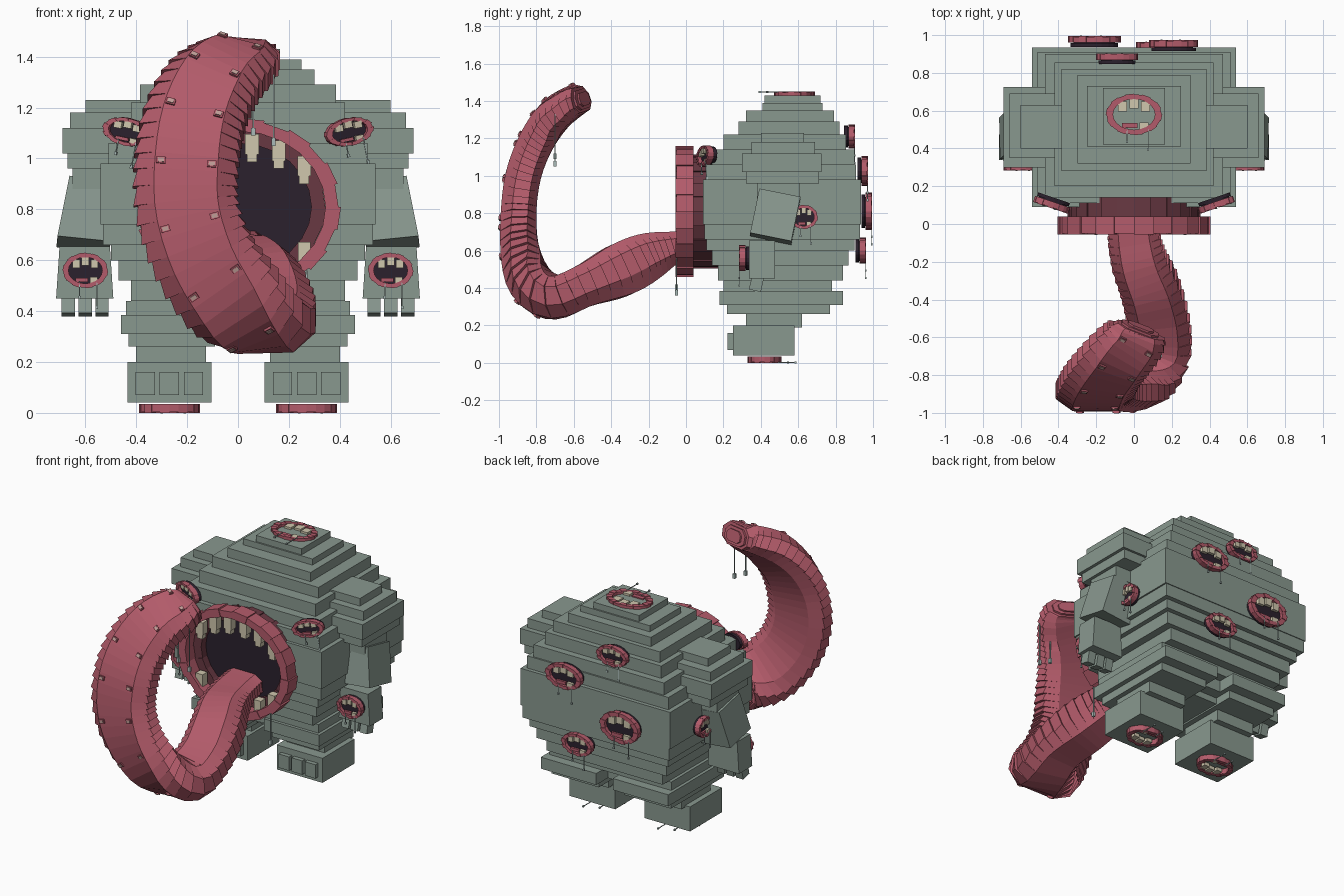
import bpy, bmesh, math
from mathutils import Vector, Matrix

old = bpy.data.objects.get("Cube")
if old:
    bpy.data.objects.remove(old, do_unlink=True)


def material(name, rgb):
    m = bpy.data.materials.new(name)
    m.use_nodes = True
    m.diffuse_color = (*rgb, 1)
    bsdf = m.node_tree.nodes["Principled BSDF"]
    bsdf.inputs["Base Color"].default_value = (*rgb, 1)
    bsdf.inputs["Roughness"].default_value = 0.8
    return m


HIDE = material("grey green hide", (0.25, 0.315, 0.275))
FLESH = material("pink flesh", (0.45, 0.105, 0.145))
GUM = material("dark red gum", (0.14, 0.04, 0.055))
STUD = material("pale pink stud", (0.52, 0.34, 0.31))
DARK = material("dark throat", (0.024, 0.015, 0.026))
TOOTH = material("cream tooth", (0.63, 0.57, 0.42))
DROOL = material("pale drool", (0.40, 0.50, 0.48))


def finish(name, bm, mat):
    bmesh.ops.recalc_face_normals(bm, faces=bm.faces)
    me = bpy.data.meshes.new(name)
    bm.to_mesh(me)
    bm.free()
    me.materials.append(mat)
    ob = bpy.data.objects.new(name, me)
    bpy.context.collection.objects.link(ob)
    return ob


def add_box(bm, lo, hi, frame=Matrix(), taper=1.0):
    """Box between two corners; taper scales the width of the top face."""
    lo, hi = Vector(lo), Vector(hi)
    mid, size = (lo + hi) / 2, hi - lo
    for v in bmesh.ops.create_cube(bm, size=1)["verts"]:
        k = taper if v.co.z > 0 else 1
        v.co = frame @ (mid + Vector((v.co.x * size.x * k, v.co.y * size.y, v.co.z * size.z)))


def loft(bm, rings):
    """Closed prism skin through rings of points."""
    loops = [[bm.verts.new(p) for p in r] for r in rings]
    n = len(loops[0])
    for a, b in zip(loops, loops[1:]):
        for i in range(n):
            bm.faces.new((a[i], a[(i + 1) % n], b[(i + 1) % n], b[i]))
    bm.faces.new(loops[0])
    bm.faces.new(loops[-1])


def ellipse(rx, rz, depth, n=20):
    return [Vector((rx * math.cos(math.tau * i / n), rz * math.sin(math.tau * i / n), depth)) for i in range(n)]


def add_ring(bm, frame, rx, rz, inner, d0, d1, n=20):
    """Lip made of separate wedge blocks of slightly uneven size."""
    for i in range(n):
        k = 1.0 if i % 2 else 0.975
        wedge = []
        for d in (d0, d1 if i % 2 else d1 - 0.004):
            out, ins = ellipse(rx * k, rz * k, d, n), ellipse(rx * inner, rz * inner, d, n)
            j = (i + 1) % n
            wedge.append([frame @ p for p in (out[i], out[j], ins[j], ins[i])])
        loft(bm, wedge)


def mouth(name, centre, normal, up, rx, rz, roll=0.0, lip=0.035, gullet=True):
    """Small mouth: dark backing, block lip, tongue tip, teeth and drool."""
    n = Vector(normal).normalized()
    up = Matrix.Rotation(roll, 3, n) @ Vector(up)
    u = up.cross(n).normalized()
    v = n.cross(u)
    frame = Matrix.Translation(centre) @ Matrix((u, v, n)).transposed().to_4x4()
    w = rx * 0.16
    bm = bmesh.new()
    add_ring(bm, frame, rx, rz, 0.74, 0, lip)
    add_box(bm, (-rx * .42, -rz * .66, .008), (rx * .12, -rz * .42, lip - .01), frame)
    finish(name + "_lip", bm, FLESH)
    if gullet:
        bm = bmesh.new()
        loft(bm, [[frame @ p for p in ellipse(rx * 0.9, rz * 0.9, d)] for d in (-0.022, -0.003)])
        loft(bm, [[frame @ p for p in ellipse(rx * 0.78, rz * 0.78, d)] for d in (-0.01, 0.012)])
        finish(name + "_gullet", bm, DARK)
    bm = bmesh.new()
    for i in (-1, 0, 1):
        top = rz * (0.76 - 0.14 * abs(i))
        x = i * rx * 0.4
        add_box(bm, (x - w, top - rz * 0.48, 0.008), (x + w, top, lip - 0.004), frame)
    x = rx * 0.36
    add_box(bm, (x - w, -rz * 0.72, 0.008), (x + w, -rz * 0.38, lip - 0.004), frame)
    finish(name + "_teeth", bm, TOOTH)
    bm = bmesh.new()
    for x, end in ((-0.25, 0.03), (0.5, 0.07)):
        a, b = x * rx, -rz - end
        add_box(bm, (a - 0.002, b, lip - 0.004), (a + 0.002, -rz * 0.6, lip), frame)
        add_box(bm, (a - 0.005, b - 0.012, lip - 0.007), (a + 0.005, b, lip + 0.003), frame)
    finish(name + "_drool", bm, DROOL)


# Torso: stacked slabs as (half width, front, back, bottom, top)
slabs = [(.165, .42, .72, 1.39, 1.43), (.25, .41, .73, 1.35, 1.39), (.30, .32, .79, 1.29, 1.35),
         (.385, .28, .82, 1.22, 1.29), (.42, .20, .855, 1.14, 1.22), (.47, .14, .90, 1.06, 1.14),
         (.51, .11, .91, .98, 1.06), (.54, .09, .935, .74, .98), (.53, .10, .93, .66, .74),
         (.50, .11, .90, .60, .66), (.47, .14, .87, .52, .60), (.42, .17, .84, .44, .52),
         (.37, .20, .78, .385, .44), (.30, .26, .72, .31, .385), (.22, .32, .65, .27, .31)]
bm = bmesh.new()
for hx, y0, y1, z0, z1 in slabs:
    add_box(bm, (-hx, y0, z0), (hx, y1, z1))
finish("torso", bm, HIDE)

for s, side in ((1, "left"), (-1, "right")):
    flip = Matrix.Diagonal((s, 1, 1, 1))
    # Thigh slabs, foot and toes
    bm = bmesh.new()
    for x0, x1, y0, y1, z0, z1 in [(.08, .44, .20, .78, .385, .44), (.06, .46, .18, .84, .31, .385),
                                   (.09, .43, .22, .77, .26, .31), (.125, .40, .32, .62, .19, .27),
                                   (.105, .435, .25, .58, .04, .20)]:
        add_box(bm, (x0, y0, z0), (x1, y1, z1), flip)
    for x in (.175, .27, .365):
        add_box(bm, (x - .038, .222, .07), (x + .038, .26, .16), flip)
    finish(side + "_leg", bm, HIDE)
    # Shoulder slabs
    bm = bmesh.new()
    for x, y0, y1, z0, z1 in [(.60, .40, .63, 1.18, 1.23), (.66, .35, .69, 1.12, 1.18),
                              (.69, .30, .725, 1.02, 1.12), (.67, .32, .71, .96, 1.02),
                              (.65, .38, .61, .88, .96)]:
        add_box(bm, (.35, y0, z0), (x, y1, z1), flip)
    finish(side + "_shoulder", bm, HIDE)
    # Upper arm, forearm and fingers
    bm = bmesh.new()
    tilt = flip @ Matrix.Translation((.595, .478, .785)) @ Matrix.Rotation(-.1, 4, 'Y') @ Matrix.Rotation(-.2, 4, 'X')
    add_box(bm, (-.105, -.112, -.125), (.105, .112, .12), tilt, .78)
    add_box(bm, (.49, .338, .45), (.715, .475, .655), flip, .88)
    for x in (.535, .60, .667):
        bend = flip @ Matrix.Translation((x, .38, .45)) @ Matrix.Rotation(-.22, 4, 'X')
        add_box(bm, (-.026, -.03, -.065), (.026, .035, .02), bend)
    finish(side + "_arm", bm, HIDE)
    # Mouths on the mirrored parts
    mouth(side + "_shoulder_mouth", (s * .43, .118, 1.105), (s * .34, -1, 0), (0, 0, 1), .10, .055, s * .2)
    mouth(side + "_forearm_mouth", (s * .60, .318, .56), (0, -1, 0), (0, 0, 1), .09, .07)
    mouth(side + "_flank_mouth", (s * .555, .63, .78), (s, 0, 0), (0, 0, 1), .075, .065)
    mouth(side + "_sole_mouth", (s * .27, .42, .035), (0, 0, -1), (0, -1, 0), .12, .09, gullet=False)

# Mouths on the back and crown
for i, (x, y, z, rx, rz) in enumerate([(-.09, .868, 1.21, .11, .065), (.21, .938, 1.025, .13, .08),
                                       (-.21, .96, .81, .14, .10), (.12, .928, .60, .11, .07)]):
    mouth("back_mouth_%d" % (i + 1), (x, y, z), (0, 1, 0), (0, 0, 1), rx, rz)
mouth("crown_mouth", (0, .58, 1.425), (0, 0, 1), (0, 1, 0), .15, .11, lip=.025, gullet=False)

# Great front mouth
face = Matrix.Translation((0, 0, .81)) @ Matrix.Rotation(math.pi / 2, 4, 'X')
bm = bmesh.new()
add_ring(bm, face, .405, .35, .85, -.04, .055, 24)
finish("great_mouth_lips", bm, FLESH)
bm = bmesh.new()
add_ring(bm, face, .352, .305, .82, -.20, -.03, 24)
finish("great_mouth_gums", bm, GUM)
bm = bmesh.new()
loft(bm, [[face @ p for p in ellipse(.30, .26, d, 24)] for d in (-.2, -.08)])
finish("great_mouth_gullet", bm, DARK)
bm = bmesh.new()
for x in (-.26, -.16, -.055, .055, .16, .26):
    top = .81 + .29 * math.sqrt(1 - (x / .36) ** 2)
    add_box(bm, (x - .027, -.03, top - .08), (x + .027, .02, top))
    add_box(bm, (x - .02, -.025, top - .11), (x + .02, .015, top - .08))
for x in (-.26, -.16, .16, .26):
    low = .80 - .30 * math.sqrt(1 - (x / .36) ** 2)
    add_box(bm, (x - .025, -.03, low), (x + .025, .02, low + .08))
finish("great_mouth_teeth", bm, TOOTH)

# Tongue path as (x, y, z, half width, half thickness)
path = [(-.01, .14, .66, .13, .07), (-.01, .05, .64, .13, .08), (0, -.07, .62, .135, .09),
        (.03, -.20, .575, .145, .13), (.09, -.35, .505, .155, .15), (.13, -.54, .42, .165, .12),
        (.11, -.70, .36, .18, .12), (0, -.82, .43, .20, .12), (-.13, -.88, .60, .20, .105),
        (-.20, -.89, .80, .20, .10), (-.20, -.865, 1.0, .20, .10), (-.165, -.80, 1.17, .195, .10),
        (-.09, -.71, 1.305, .185, .10), (.005, -.61, 1.385, .165, .085), (.03, -.56, 1.405, .13, .07)]
path = [Vector(p) for p in path]


def sample(t):
    """Smooth interpolation through the path points."""
    i = min(int(t), len(path) - 2)
    f = t - i
    a, b, c, d = (path[min(max(i + k, 0), len(path) - 1)] for k in (-1, 0, 1, 2))
    return (b * 2 + (c - a) * f + (a * 2 - b * 5 + c * 4 - d) * f ** 2 + (b * 3 - a - c * 3 + d) * f ** 3) / 2


def tongue_frame(t):
    end = len(path) - 1
    p = sample(t)
    tangent = (sample(min(t + .1, end)) - sample(max(t - .1, 0))).to_3d().normalized()
    wide = (Vector((1, 0, 0)) - tangent * tangent.x).normalized()
    return p.to_3d(), wide, wide.cross(tangent), p[3], p[4], tangent


# Overlapping ribs: only the side edges flare, the broad faces stay flush
section = [(1, .4), (.62, 1), (-.62, 1), (-1, .4), (-1, -.45), (-.6, -.9), (.6, -.9), (1, -.45)]
STEPS = 52
bm, studs = bmesh.new(), bmesh.new()
for i in range(STEPS):
    rings = []
    for j, grow in ((i, 1.04), (i + 1, .95)):
        c, w, n, hw, ht, _ = tongue_frame(j * (len(path) - 1) / STEPS)
        rings.append([c + w * x * hw * (grow if abs(x) == 1 else 1) + n * y * ht for x, y in section])
    loft(bm, rings)
    # Studs along the outer face: pink blocks with pale caps
    if i > 20 and i % 4 == 0:
        c, w, n, hw, ht, tan = tongue_frame((i + .5) * (len(path) - 1) / STEPS)
        for x in (-.5, .5):
            base = Matrix((w, tan, n)).transposed().to_4x4()
            base.translation = c + w * x * hw + n * ht
            add_box(bm, (-.018, -.013, -.01), (.018, .013, .008), base)
            add_box(studs, (-.012, -.008, .005), (.012, .008, .012), base)
# Stepped tip
c, w, n, hw, ht, tan = tongue_frame(len(path) - 1)
for k, rise in ((.8, .012), (.55, .022)):
    loft(bm, [[c + w * x * hw * k + n * y * ht * k + tan * d for x, y in section] for d in (-.01, rise)])
finish("tongue", bm, FLESH)
finish("tongue_studs", studs, STUD)

# Long drool strands under the tongue tip and lower lip
bm = bmesh.new()
for x, y, z0, z1 in ((.06, -.70, 1.10, 1.32), (.14, -.70, 1.06, 1.33), (.27, -.05, .37, .56), (-.2, -.05, .40, .53)):
    add_box(bm, (x - .003, y - .003, z0), (x + .003, y + .003, z1))
    add_box(bm, (x - .008, y - .008, z0 - .01), (x + .008, y + .008, z0 + .02))
finish("long_drool", bm, DROOL)
